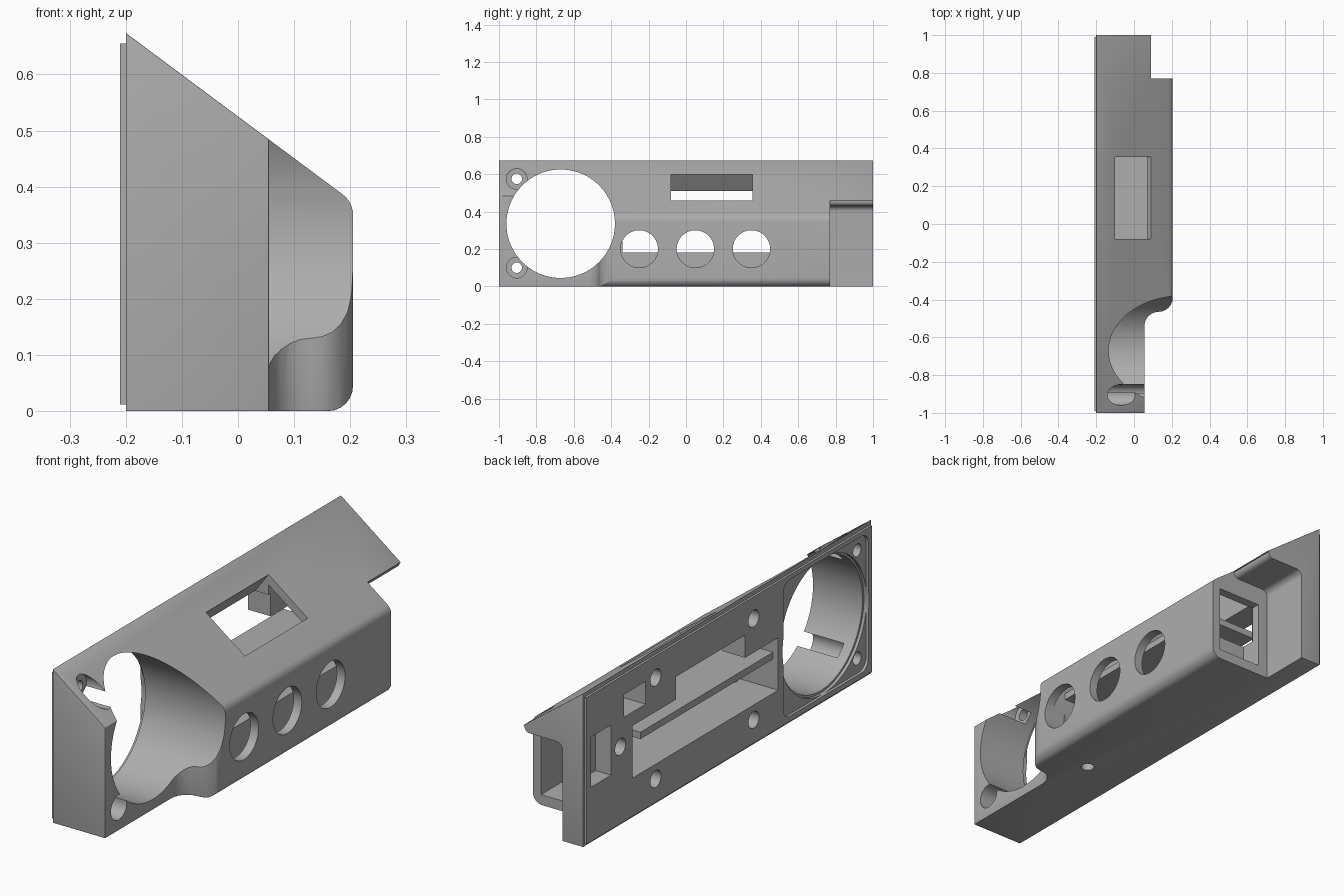
import bpy, bmesh, math
from mathutils import Vector, Matrix

if "Cube" in bpy.data.objects:
    bpy.data.objects.remove(bpy.data.objects["Cube"], do_unlink=True)

grey = bpy.data.materials.new("plain grey")
grey.use_nodes = True
grey.diffuse_color = (0.42, 0.42, 0.42, 1)
grey.node_tree.nodes["Principled BSDF"].inputs["Base Color"].default_value = grey.diffuse_color


def prism(name, points, axis, lo, hi):
    """Extrude a 2D outline along an axis."""
    place = {"x": lambda p, h: (h, p[0], p[1]),
             "y": lambda p, h: (p[0], h, p[1]),
             "z": lambda p, h: (p[0], p[1], h)}[axis]
    bm = bmesh.new()
    low = [bm.verts.new(place(p, lo)) for p in points]
    high = [bm.verts.new(place(p, hi)) for p in points]
    bm.faces.new(low)
    bm.faces.new(high[::-1])
    n = len(points)
    for i in range(n):
        bm.faces.new((low[i], high[i], high[(i + 1) % n], low[(i + 1) % n]))
    bmesh.ops.recalc_face_normals(bm, faces=bm.faces)
    mesh = bpy.data.meshes.new(name)
    bm.to_mesh(mesh)
    bm.free()
    mesh.materials.append(grey)
    obj = bpy.data.objects.new(name, mesh)
    bpy.context.collection.objects.link(obj)
    return obj


def rect(a0, a1, b0, b1):
    return [(a0, b0), (a1, b0), (a1, b1), (a0, b1)]


def circle(a, b, r, n=48):
    return [(a + r * math.cos(2 * math.pi * i / n), b + r * math.sin(2 * math.pi * i / n))
            for i in range(n)]


def arc(a, b, r, start, end, n=6):
    angles = [math.radians(start + (end - start) * i / n) for i in range(n + 1)]
    return [(a + r * math.cos(t), b + r * math.sin(t)) for t in angles]


def apply(obj, mod):
    bpy.context.view_layer.objects.active = obj
    bpy.ops.object.modifier_apply(modifier=mod.name)


def combine(obj, other, operation="DIFFERENCE"):
    other.hide_render = True
    mod = obj.modifiers.new("cut", "BOOLEAN")
    mod.object, mod.operation, mod.solver = other, operation, "EXACT"
    apply(obj, mod)
    bpy.data.objects.remove(other, do_unlink=True)


def cut(obj, points, axis, lo, hi):
    combine(obj, prism("cutter", points, axis, lo, hi))


def slope(x):
    return 0.525 - 0.745 * x


# Outer shell with a sloping top and rounded long edges
tilt = math.degrees(math.atan(0.745))
shell_outline = ([(-0.2, 0)] + arc(0.16, 0.045, 0.045, -90, 0)
                 + arc(0.16, 0.35, 0.045, 0, 90 - tilt) + [(-0.2, slope(-0.2))])
body = prism("housing", shell_outline, "y", -1, 1)

# Shallow front section blending into the deeper middle
shoulder = ([(0.055, -1.2), (0.055, -0.55)] + arc(0.13, -0.54, 0.075, 180, 90)
            + arc(0.13, -0.39, 0.075, -90, 0) + [(0.4, -0.39), (0.4, -1.2)])
cut(body, shoulder, "z", -0.2, 1)

bevel = body.modifiers.new("soft edges", "BEVEL")
bevel.width, bevel.segments, bevel.limit_method = 0.015, 3, "ANGLE"
bevel.angle_limit = math.radians(40)
apply(body, bevel)

# Overhanging rear flange
flange = ([(0.4, 0.8), (0.09, 0.8), (0.09, 0.455)] + arc(0.06, 0.455, 0.025, 0, -90)
          + arc(-0.07, 0.40, 0.03, 90, 180) + [(-0.1, -0.1), (0.4, -0.1)])
cut(body, flange, "y", 0.77, 1.2)

# Inset lip on the back
combine(body, prism("lip", rect(-0.99, 0.99, 0.012, 0.655), "x", -0.21, -0.19), "UNION")

# Speaker opening and its seat on the back
cut(body, circle(-0.67, 0.335, 0.29, 96), "x", -0.5, 0.5)
seat = (arc(-0.92, 0.08, 0.045, 180, 270) + arc(-0.42, 0.08, 0.045, 270, 360)
        + arc(-0.42, 0.59, 0.045, 0, 90) + arc(-0.92, 0.59, 0.045, 90, 180))
cut(body, seat, "x", -0.3, -0.198)
cut(body, circle(-0.67, 0.335, 0.3, 96), "x", -0.3, -0.185)

# Speaker screw holes with deep counterbores
for z in (0.1, 0.575):
    cut(body, circle(-0.905, z, 0.028, 24), "x", -0.5, 0.5)
    cut(body, circle(-0.905, z, 0.055, 32), "x", -0.14, 0.5)

# Inner chamber above a solid ledge, with a trench behind the buttons
roof = 0.045
chamber = [(-0.1, 0.18), (0.1, 0.18), (0.1, 0.045), (0.165, 0.045),
           (0.165, slope(0.165) - roof), (-0.1, slope(-0.1) - roof)]
cut(body, chamber, "y", -0.34, 0.73)

# Open rear end of the chamber
cut(body, rect(-0.05, 0.165, 0.045, 0.345), "y", 0.67, 0.9)

# Openings in the back wall
for y0, y1, z0, z1 in ((-0.34, 0.67, 0.18, 0.41), (-0.11, 0.37, 0.4, 0.51),
                       (0.58, 0.73, 0.47, 0.57)):
    cut(body, rect(y0, y1, z0, z1), "x", -0.3, -0.09)
cut(body, rect(0.82, 0.96, 0.25, 0.47), "x", -0.3, -0.135)

# Screw holes in the back
for y, z in ((0.51, 0.56), (-0.17, 0.56), (0.51, 0.115), (-0.17, 0.115), (0.755, 0.35)):
    cut(body, circle(y, z, 0.037, 24), "x", -0.3, -0.12)

# Button holes
for y in (-0.25, 0.05, 0.35):
    cut(body, circle(y, 0.2, 0.1), "x", 0.1, 0.4)

# Display window cut square to the slope
window = prism("window", rect(-0.118, 0.118, -0.08, 0.355), "z", -0.13, 0.1)
window.matrix_world = (Matrix.Translation(Vector((-0.005, 0, slope(-0.005))))
                       @ Matrix.Rotation(math.radians(tilt), 4, "Y"))
bpy.context.view_layer.update()
combine(body, window)

# Cable hole underneath
cut(body, circle(0, -0.31, 0.028, 24), "z", -0.1, 0.2)

# Circuit shelf across the chamber
shelf = prism("circuit_shelf", rect(-0.185, 0.1, 0.31, 0.34), "y", -0.345, 0.58)

for obj in (body, shelf):
    bpy.ops.object.select_all(action="DESELECT")
    obj.select_set(True)
    bpy.context.view_layer.objects.active = obj
    bpy.ops.object.shade_smooth_by_angle(angle=math.radians(32))
